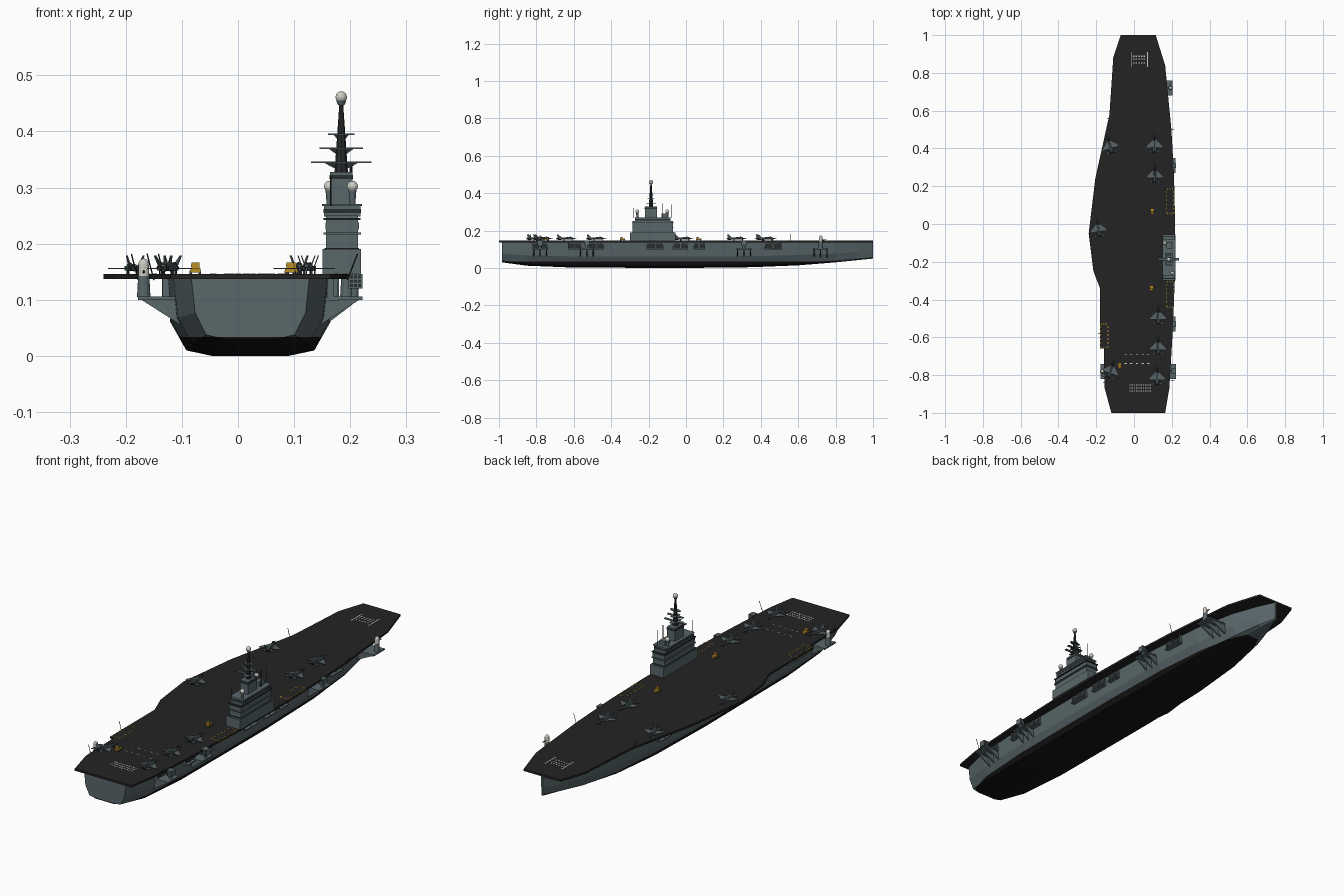
import bpy, bmesh, math
from mathutils import Matrix, Vector

if "Cube" in bpy.data.objects:
    bpy.data.objects.remove(bpy.data.objects["Cube"])


def material(name, r, g, b):
    m = bpy.data.materials.new(name)
    m.diffuse_color = (r, g, b, 1)
    m.use_nodes = True
    m.node_tree.nodes["Principled BSDF"].inputs["Base Color"].default_value = m.diffuse_color
    return m


GREY = material("ship grey", 0.10, 0.135, 0.145)
DECK = material("deck black", 0.017, 0.017, 0.017)
BOTTOM = material("hull bottom black", 0.007, 0.007, 0.007)
DARK = material("dark metal", 0.022, 0.026, 0.027)
PLANE = material("aircraft grey", 0.095, 0.125, 0.135)
WHITE = material("dome white", 0.62, 0.62, 0.56)
YELLOW = material("vehicle yellow", 0.5, 0.28, 0.02)
MARK = material("marking white", 0.6, 0.6, 0.6)
CX, TOP, WATER = 0.022, 0.146, 0.034


def finish(name, bm, *mats):
    bmesh.ops.recalc_face_normals(bm, faces=bm.faces)
    me = bpy.data.meshes.new(name)
    bm.to_mesh(me)
    bm.free()
    for m in mats:
        me.materials.append(m)
    ob = bpy.data.objects.new(name, me)
    bpy.context.collection.objects.link(ob)
    return ob


def add_box(bm, x0, x1, y0, y1, z0, z1):
    m = Matrix.Translation(((x0 + x1) / 2, (y0 + y1) / 2, (z0 + z1) / 2)) @ Matrix.Diagonal((x1 - x0, y1 - y0, z1 - z0, 1))
    bmesh.ops.create_cube(bm, size=1, matrix=m)


def boxes(name, mat, *dims):
    bm = bmesh.new()
    for d in dims:
        add_box(bm, *d)
    return finish(name, bm, mat)


def prism(name, mat, pts, axis, a, b):
    """Extrude a 2D outline along an axis (the other two axes keep their order)."""
    bm = bmesh.new()
    def at(p, h):
        v = list(p)
        v.insert(axis, h)
        return bm.verts.new(v)
    lo, hi = [at(p, a) for p in pts], [at(p, b) for p in pts]
    bm.faces.new(lo)
    bm.faces.new(hi)
    for i in range(len(pts)):
        j = (i + 1) % len(pts)
        bm.faces.new((lo[i], lo[j], hi[j], hi[i]))
    return finish(name, bm, mat)


def rod(name, mat, a, b, r1, r2=None, n=12):
    a, b = Vector(a), Vector(b)
    bm = bmesh.new()
    m = Matrix.Translation((a + b) / 2) @ (b - a).to_track_quat('Z', 'Y').to_matrix().to_4x4()
    bmesh.ops.create_cone(bm, cap_ends=True, segments=n, radius1=r1, radius2=r1 if r2 is None else r2,
                          depth=(b - a).length, matrix=m)
    return finish(name, bm, mat)


def ball(name, mat, c, r):
    bm = bmesh.new()
    bmesh.ops.create_uvsphere(bm, u_segments=14, v_segments=8, radius=r, matrix=Matrix.Translation(c))
    return finish(name, bm, mat)


# hull: loft of stations (y, half width, keel height)
STATIONS = [(-0.985, .105, .03), (-.85, .137, .012), (-.6, .15, .002), (0, .152, 0), (.35, .145, .004),
            (.6, .125, .014), (.8, .085, .03), (.92, .042, .042), (1.0, .005, .05)]
SECTION = [(1, 1), (.94, .44), (.75, .07), (.45, 0)]
bm = bmesh.new()
rings = []
for y, w, k in STATIONS:
    half = [(w * a, k + (.138 - k) * t) for a, t in SECTION]
    ring = [(CX + x, y, z) for x, z in half] + [(CX - x, y, z) for x, z in reversed(half)]
    rings.append([bm.verts.new(p) for p in ring])
for r, s in zip(rings, rings[1:]):
    for i in range(8):
        j = (i + 1) % 8
        bm.faces.new((r[i], r[j], s[j], s[i]))
bm.faces.new(rings[0])
bm.faces.new(rings[-1])
bmesh.ops.bisect_plane(bm, geom=bm.verts[:] + bm.edges[:] + bm.faces[:], plane_co=(0, 0, WATER), plane_no=(0, 0, 1))
for f in bm.faces:
    f.material_index = int(f.calc_center_median().z < WATER)
finish("hull", bm, GREY, BOTTOM)


def hull_x(y):
    for (y0, w0, _), (y1, w1, _) in zip(STATIONS, STATIONS[1:]):
        if y0 <= y <= y1:
            return w0 + (w1 - w0) * (y - y0) / (y1 - y0)


# flight deck
DECK_OUTLINE = [(-.07, 1), (.115, 1), (.165, .84), (.198, .5), (.212, .25), (.218, 0), (.216, -.3), (.203, -.6),
                (.187, -.87), (.165, -1), (-.12, -1), (-.155, -.87), (-.16, -.66), (-.18, -.66), (-.18, -.34),
                (-.215, -.25), (-.24, -.05), (-.205, .24), (-.13, .58), (-.11, .88)]
prism("flight_deck", DECK, DECK_OUTLINE, 2, .137, TOP)

# hull side openings with ledges
for side, spans in ((1, [(-.82, -.74), (-.63, -.56), (-.52, -.44), (-.21, -.12), (-.07, .01), (.04, .1), (.42, .51)]),
                    (-1, [(-.66, -.53), (-.2, -.1), (.05, .13), (.3, .38)])):
    for y0, y1 in spans:
        w = max(hull_x(y0), hull_x(y1))
        xs = sorted((CX + side * (w - .02), CX + side * (w + .002)))
        boxes("hangar_opening", DARK, (*xs, y0, y1, .104, .13))
        xs = sorted((CX + side * (w - .02), CX + side * (w + .014)))
        boxes("gallery_ledge", GREY, (*xs, y0, y1, .098, .102))
        for y in (y0, (y0 + y1) / 2, y1):
            xs = sorted((CX + side * (w - .005), CX + side * (w + .006)))
            boxes("gallery_post", GREY, (*xs, y - .002, y + .002, .1, .137))

# weapon sponsons: platform with triangular brackets
for side, y, reach in ((1, -.78, .2), (-1, -.78, .2), (1, -.53, .198), (1, .31, .198), (1, .72, .183)):
    w, out = hull_x(y) - .015, reach
    xs = sorted((CX + side * w, CX + side * out))
    boxes("sponson_platform", GREY, (*xs, y - .04, y + .04, .1, .106))
    for dy in (-.034, 0, .034):
        tri = [(CX + side * w, .101), (CX + side * (out - .004), .101), (CX + side * w, .056)]
        prism("sponson_bracket", GREY, tri, 1, y + dy - .003, y + dy + .003)
for x, y in ((-.168, -.78), (.194, .72)):  # domed close-in guns
    rod("gun_base", GREY, (x, y, .105), (x, y, .142), .012, .010)
    rod("gun_cover", WHITE, (x, y, .142), (x, y, .164), .0095)
    ball("gun_dome", WHITE, (x, y, .164), .0095)
    rod("gun_barrel", DARK, (x, y, .148), (x, y + math.copysign(.03, y), .151), .002, n=8)
for y in (-.78, -.53, .31):  # box missile launchers
    rod("launcher_post", GREY, (.208, y, .105), (.208, y, .125), .007)
    boxes("missile_launcher", GREY, (.197, .222, y - .014, y + .014, .12, .146))
    boxes("launcher_tubes", DARK, *[(.2 + i * .007, .205 + i * .007, y - .0145, y + .0145, .123 + j * .0075, .128 + j * .0075)
                                    for i in range(3) for j in range(3)])

# island: stacked tiers with overhanging walkways
for x0, x1, y0, y1, z0, z1, mat in (
        (.151, .219, -.3, -.055, TOP, .19, GREY), (.154, .216, -.29, -.065, .187, .192, DARK),
        (.157, .214, -.285, -.07, .19, .25, GREY), (.152, .219, -.29, -.065, .216, .22, GREY),
        (.1555, .2155, -.2865, -.0685, .225, .238, GREY), (.152, .218, -.29, -.065, .242, .246, DARK),
        (.153, .218, -.272, -.083, .248, .268, GREY), (.152, .219, -.273, -.082, .255, .262, DARK),
        (.150, .221, -.276, -.079, .267, .271, GREY), (.164, .204, -.22, -.155, .27, .328, GREY),
        (.163, .205, -.221, -.154, .315, .322, DARK), (.172, .2, -.13, -.095, .27, .29, GREY)):
    boxes("island_tier", mat, (x0, x1, y0, y1, z0, z1))
MX, MY = .184, -.187
rod("mast", DARK, (MX, MY, .326), (MX, MY, .455), .012, .003, n=8)
for z, h in ((.345, .054), (.37, .039), (.395, .024)):  # mast yards
    boxes("mast_yard", GREY, (MX - h, MX + h, MY - .006, MY + .006, z - .0015, z + .0015))
    boxes("mast_cross_platform", GREY, (MX - .012, MX + .012, MY - h * .5, MY + h * .5, z - .0015, z + .0015))
    prism("yard_bracket", DARK, [(MX - h * .6, z), (MX + h * .6, z), (MX, z - .017)], 1, MY - .003, MY + .003)
rod("mast_head", GREY, (MX, MY, .447), (MX, MY, .455), .006, .009)
ball("mast_dome", WHITE, (MX, MY, .461), .0105)
for x, y in ((.204, -.26), (.163, -.1)):  # satellite domes
    rod("dome_stand", GREY, (x, y, .27), (x, y, .295), .005, .007)
    ball("satellite_dome", WHITE, (x, y, .302), .01)
for x, y, z in ((.203, -.125, .345), (.2, -.08, .34), (.165, -.28, .32)):
    rod("island_antenna", DARK, (x, y, .268), (x, y, z), .0015, n=6)

# deck edge whip antennas
for x, y, dx in ((-.15, -.84, -.012), (-.178, -.58, -.012), (.195, -.83, .018), (.2, .5, .014), (-.13, .56, -.012)):
    rod("whip_antenna", DARK, (x, y, .135), (x + dx, y, .182), .0012, n=6)


# parked aircraft, nose towards +y
def aircraft(x, y, yaw):
    parts = [rod("aircraft_body", PLANE, (0, -.045, .157), (0, .02, .158), .0065, .0065, 8),
             rod("aircraft_nose", PLANE, (0, .02, .158), (0, .055, .156), .0065, .0006, 8),
             boxes("aircraft_intakes", PLANE, (-.011, .011, -.04, .012, .152, .16))]
    canopy = ball("aircraft_canopy", DARK, (0, 0, 0), 1)
    canopy.data.transform(Matrix.Translation((0, .021, .163)) @ Matrix.Diagonal((.004, .013, .004, 1)))
    parts.append(canopy)
    parts.append(boxes("aircraft_gear", DARK, (-.001, .001, .03, .034, TOP, .155),
                       *[(s * .009 - .0015, s * .009 + .0015, -.015, -.01, TOP, .154) for s in (-1, 1)]))
    for s in (-1, 1):
        parts.append(rod("aircraft_exhaust", DARK, (s * .005, -.052, .156), (s * .005, -.04, .156), .004, .005, 8))
        wing = [(s * .005, .022), (s * .045, -.018), (s * .045, -.027), (s * .005, -.026)]
        parts.append(prism("aircraft_wing", PLANE, wing, 2, .155, .157))
        tail = [(s * .006, -.03), (s * .027, -.046), (s * .027, -.054), (s * .006, -.049)]
        parts.append(prism("aircraft_tailplane", PLANE, tail, 2, .155, .157))
        fin = prism("aircraft_fin", PLANE, [(-.022, 0), (-.042, .021), (-.05, .021), (-.046, 0)], 0, -.001, .001)
        fin.data.transform(Matrix.Translation((s * .008, 0, .159)) @ Matrix.Rotation(s * .35, 4, 'Y'))
        parts.append(fin)
    for p in parts:
        p.data.transform(Matrix.Translation((x, y, 0)) @ Matrix.Rotation(yaw, 4, 'Z'))


for x, y, a in ((-.13, .425, .3), (.108, .43, 0), (.11, .27, 0), (-.19, -.015, .15), (.128, -.48, 0),
                (.128, -.64, 0), (.122, -.8, 0), (-.12, -.765, -.3)):
    aircraft(x, y, a)

# deck tractors
for x, y in ((.097, .068), (.093, -.34), (-.076, -.75)):
    boxes("tractor_body", YELLOW, (x - .009, x + .009, y - .014, y + .014, .149, .157))
    boxes("tractor_cab", YELLOW, (x - .007, x + .007, y - .011, y, .157, .166))
    boxes("tractor_window", DARK, (x - .0075, x + .0075, y - .009, y - .002, .159, .163))
    boxes("tractor_wheels", DARK, *[(x + i * .008 - .002, x + i * .008 + .002, y + j * .009 - .003, y + j * .009 + .003, TOP, .152)
                                    for i in (-1, 1) for j in (-1, 1)])

# deck markings: dashed lift outlines, edge hatching, threshold dashes
ZM = (TOP - .001, TOP + .0008)
for x0, x1, y0, y1 in ((.174, .212, .055, .185), (.174, .21, -.44, -.305), (-.177, -.138, -.655, -.53)):
    step = (y1 - y0) / 6
    dashes = [(x - .002, x + .002, y0 + i * step, y0 + (i + .5) * step, *ZM) for i in range(6) for x in (x0, x1)]
    dashes += [(x0 + i * .013, x0 + i * .013 + .007, y - .002, y + .002, *ZM) for i in range(3) for y in (y0, y1)]
    boxes("lift_outline", YELLOW, *dashes)
boxes("stern_marking", MARK, *[(-.025 + i * .012, -.018 + i * .012, y, y + .007, *ZM)
                               for i in range(10) for y in (-.888, -.872, -.856)])
boxes("bow_marking", MARK, *[(x, x + .005, .83, .91, *ZM) for x in (-.017, .07)],
      *[(-.005 + i * .014, .003 + i * .014, y, y + .006, *ZM) for i in range(5) for y in (.85, .87, .885)])
boxes("threshold_dashes", MARK, *[(-.05 + i * .03, -.038 + i * .03, y, y + .003, *ZM) for i in range(5) for y in (-.69, -.74)])
